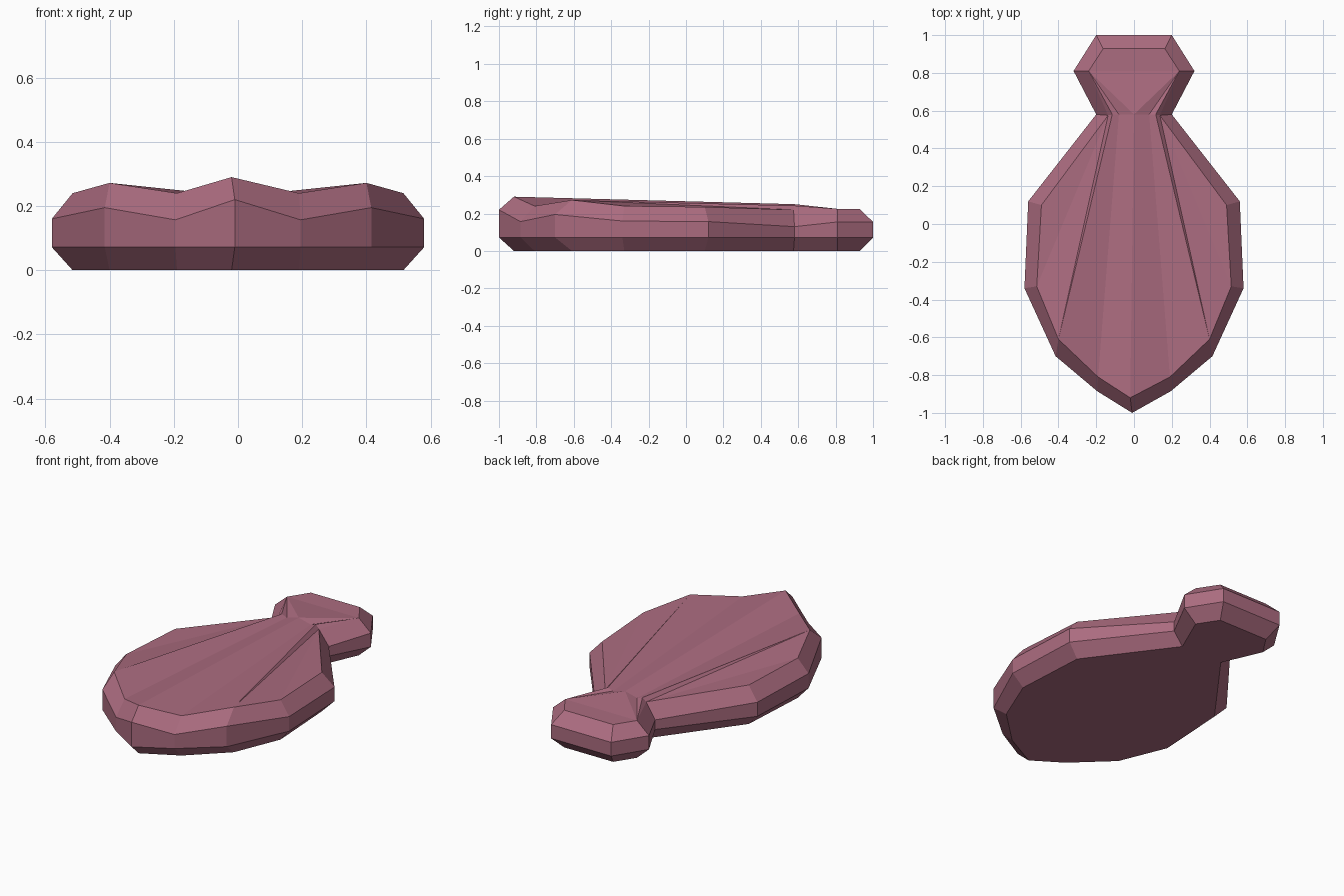
import bpy, bmesh

if "Cube" in bpy.data.objects:
    bpy.data.objects.remove(bpy.data.objects["Cube"])

# Right half of the outline, tail to nose: x, y, shoulder height
OUTER = [(0.20, 1.00, 0.155), (0.32, 0.81, 0.155), (0.20, 0.58, 0.13), (0.56, 0.12, 0.157),
         (0.58, -0.34, 0.16), (0.415, -0.70, 0.195), (0.195, -0.885, 0.157)]
# Matching inset outline: x, y, top height
INNER = [(0.163, 0.928, 0.225), (0.24, 0.81, 0.225), (0.137, 0.575, 0.22), (0.49, 0.10, 0.235),
         (0.515, -0.33, 0.24), (0.40, -0.61, 0.272), (0.19, -0.81, 0.24)]


def full(half, tip):
    """Mirror the half outline around the nose tip."""
    return half + [tip] + [(-x, y, z) for x, y, z in reversed(half)]


outer = full(OUTER, (-0.01, -1.0, 0.22))
inner = full(INNER, (-0.02, -0.92, 0.29))
n = len(outer)
bm = bmesh.new()

# Stacked rings: base, lower side, shoulder, top rim
rings = [[bm.verts.new(p) for p in ring] for ring in (
    [(x, y, 0) for x, y, z in inner],
    [(x, y, 0.072) for x, y, z in outer],
    outer, inner)]
bm.faces.new(rings[0])
for a, b in zip(rings, rings[1:]):
    for i in range(n):
        j = (i + 1) % n
        bm.faces.new((a[i], a[j], b[j], b[i]))

# Rippled top surface, running from the nose back to the neck
top = rings[3]
centre = bm.verts.new((0, 0.58, 0.25))
for s in (1, -1):
    r = top if s == 1 else top[::-1]
    ridge = bm.verts.new((s * 0.115, 0.58, 0.242))
    valley = bm.verts.new((s * 0.08, 0.58, 0.23))
    for f in ((r[2], r[3], r[4]), (r[2], r[4], r[5]), (r[2], r[5], ridge),
              (r[5], r[6], valley, ridge), (r[6], r[7], centre, valley),
              (r[1], r[2], ridge), (r[1], ridge, valley), (r[1], valley, centre)):
        bm.faces.new(f)
# Flat tail top
bm.faces.new((top[1], centre, top[13]))
bm.faces.new((top[0], top[1], top[13], top[14]))

bmesh.ops.recalc_face_normals(bm, faces=bm.faces[:])
mesh = bpy.data.meshes.new("shell_body")
bm.to_mesh(mesh)
bm.free()

mat = bpy.data.materials.new("dusty rose")
mat.diffuse_color = (0.41, 0.15, 0.215, 1)
mat.use_nodes = True
mat.node_tree.nodes["Principled BSDF"].inputs["Base Color"].default_value = mat.diffuse_color
mesh.materials.append(mat)
bpy.context.collection.objects.link(bpy.data.objects.new("shell_body", mesh))
